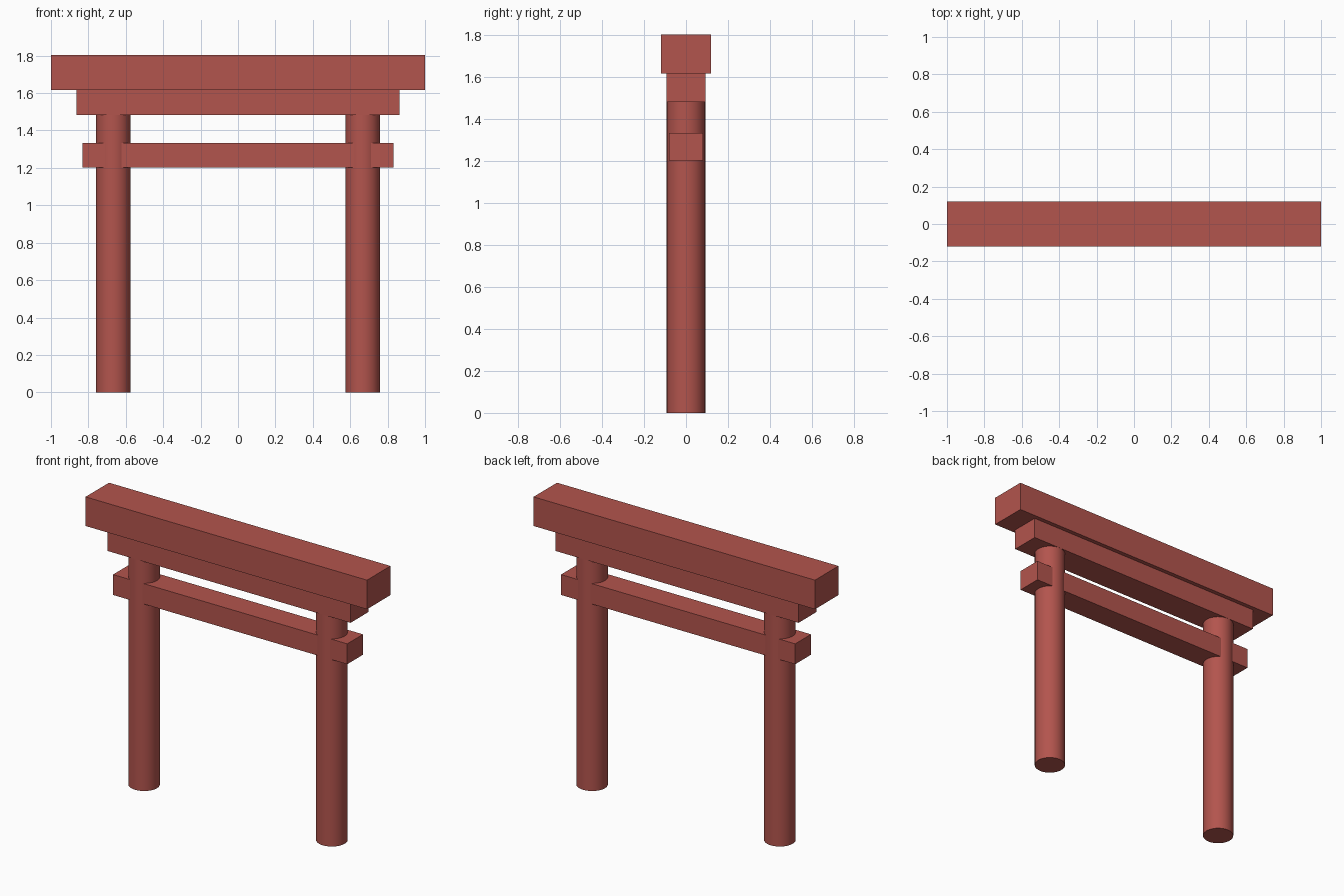
import bpy
from math import radians

if "Cube" in bpy.data.objects:
    bpy.data.objects.remove(bpy.data.objects["Cube"])

red = bpy.data.materials.new("red_paint")
red.diffuse_color = (0.45, 0.09, 0.075, 1)
red.use_nodes = True
red.node_tree.nodes["Principled BSDF"].inputs["Base Color"].default_value = red.diffuse_color


def beam(name, half_length, half_depth, z0, z1):
    bpy.ops.mesh.primitive_cube_add(size=2, location=(0, 0, (z0 + z1) / 2))
    ob = bpy.context.object
    ob.name = name
    ob.scale = (half_length, half_depth, (z1 - z0) / 2)
    bpy.ops.object.transform_apply(location=False, rotation=False, scale=True)
    ob.data.materials.append(red)


def pillar(name, x, radius, height):
    bpy.ops.mesh.primitive_cylinder_add(vertices=32, radius=radius, depth=height,
                                        location=(x, 0, height / 2))
    ob = bpy.context.object
    ob.name = name
    bpy.ops.object.shade_smooth_by_angle(angle=radians(40))
    ob.data.materials.append(red)


# Round posts
pillar("left_pillar", -0.667, 0.092, 1.482)
pillar("right_pillar", 0.667, 0.092, 1.482)

# Tie beam passing through the posts
beam("tie_beam", 0.832, 0.08, 1.203, 1.334)

# Stacked lintels
beam("lower_lintel", 0.864, 0.092, 1.482, 1.616)
beam("top_lintel", 1.0, 0.119, 1.616, 1.803)
